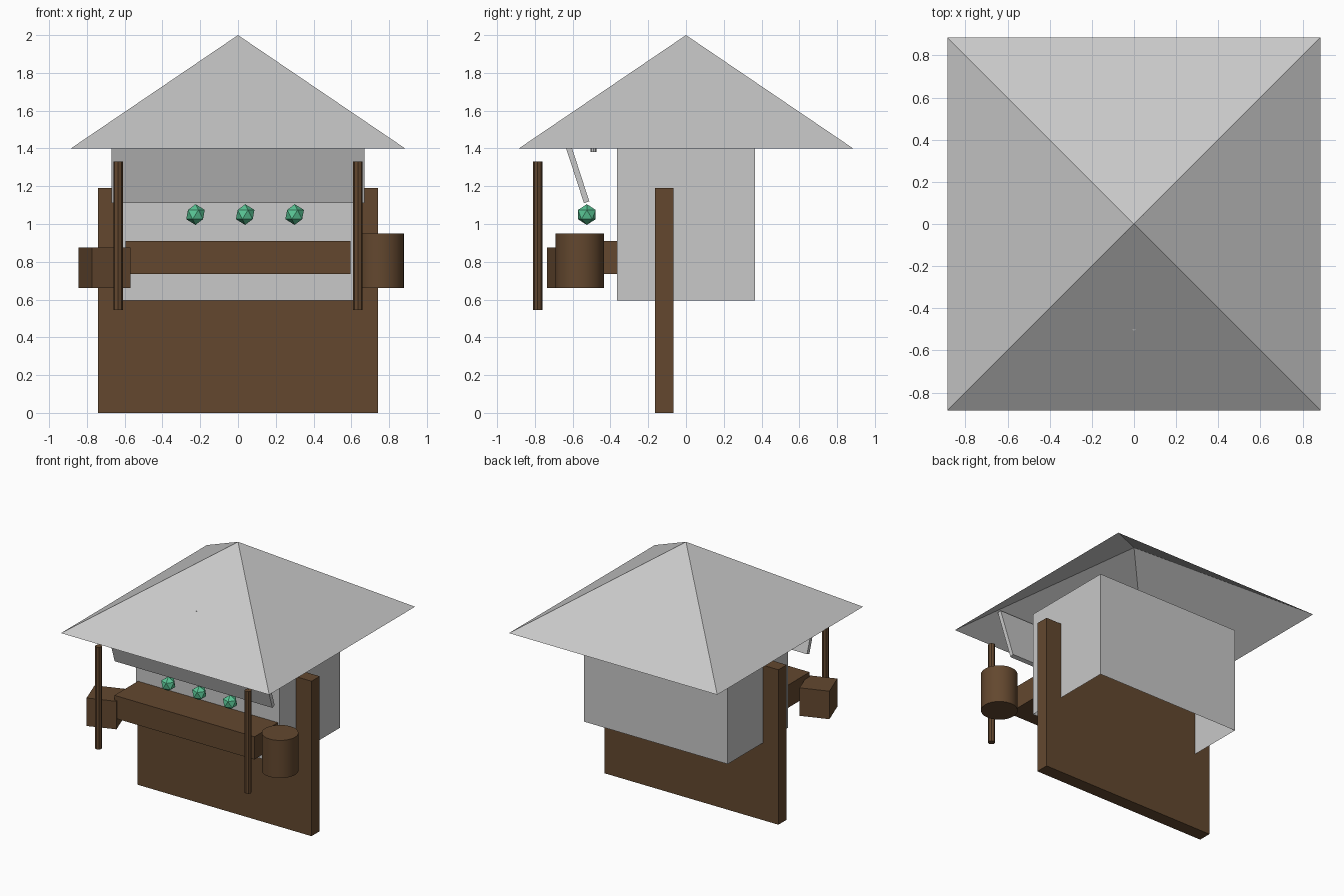
import bpy, bmesh, math
from mathutils import Matrix

if "Cube" in bpy.data.objects:
    bpy.data.objects.remove(bpy.data.objects["Cube"])


def material(name, rgb):
    m = bpy.data.materials.new(name)
    m.diffuse_color = (*rgb, 1)
    m.use_nodes = True
    m.node_tree.nodes["Principled BSDF"].inputs["Base Color"].default_value = m.diffuse_color
    return m


GREY = material("light_grey", (0.58, 0.58, 0.58))
BROWN = material("dark_brown", (0.125, 0.064, 0.028))
GREEN = material("mint_green", (0.10, 0.56, 0.30))


def finish(name, bm, mat, smooth=False):
    bmesh.ops.recalc_face_normals(bm, faces=bm.faces)
    mesh = bpy.data.meshes.new(name)
    bm.to_mesh(mesh)
    bm.free()
    mesh.materials.append(mat)
    ob = bpy.data.objects.new(name, mesh)
    bpy.context.collection.objects.link(ob)
    if smooth:
        bpy.ops.object.select_all(action='DESELECT')
        ob.select_set(True)
        bpy.context.view_layer.objects.active = ob
        bpy.ops.object.shade_smooth_by_angle(angle=math.radians(40))
    return ob


def box(name, lo, hi, mat, open_ends=False, turn=0):
    bm = bmesh.new()
    size = [b - a for a, b in zip(lo, hi)]
    mid = [(a + b) / 2 for a, b in zip(lo, hi)]
    mtx = (Matrix.Translation(mid) @ Matrix.Rotation(math.radians(turn), 4, 'Z')
           @ Matrix.Diagonal((*size, 1)))
    bmesh.ops.create_cube(bm, size=1, matrix=mtx)
    if open_ends:
        bm.normal_update()
        ends = [f for f in bm.faces if abs(f.normal.z) > 0.9]
        bmesh.ops.delete(bm, geom=ends, context='FACES_ONLY')
    return finish(name, bm, mat)


def cylinder(name, x, y, z0, z1, r, sides, mat, smooth=False):
    bm = bmesh.new()
    bmesh.ops.create_cone(bm, cap_ends=True, segments=sides, radius1=r, radius2=r,
                          depth=z1 - z0, matrix=Matrix.Translation((x, y, (z0 + z1) / 2)))
    return finish(name, bm, mat, smooth)


# Hollow pyramid roof
bm = bmesh.new()
rim = [bm.verts.new((0.885 * sx, 0.885 * sy, 1.4))
       for sx, sy in ((-1, -1), (1, -1), (1, 1), (-1, 1))]
apex = bm.verts.new((0, 0, 2))
for i in range(4):
    bm.faces.new((rim[i], rim[(i + 1) % 4], apex))
finish("roof", bm, GREY)

# Stall walls, open above and below
box("stall_walls", (-0.61, -0.365, 0.595), (0.61, 0.365, 1.4), GREY, open_ends=True)

# Upright base board running through the stall
box("base_board", (-0.74, -0.165, 0), (0.74, -0.065, 1.19), BROWN)

# Sloping awning panel, extruded from its side profile
bm = bmesh.new()
profile = [(-0.54, 1.11), (-0.512, 1.12), (-0.645, 1.53), (-0.677, 1.53)]
face = bm.faces.new([bm.verts.new((-0.67, y, z)) for y, z in profile])
ext = bmesh.ops.extrude_face_region(bm, geom=[face])
bmesh.ops.translate(bm, vec=(1.34, 0, 0),
                    verts=[g for g in ext["geom"] if isinstance(g, bmesh.types.BMVert)])
finish("awning", bm, GREY)

# Hanging rod under the roof
cylinder("hanging_rod", 0, -0.49, 1.38, 1.66, 0.015, 8, GREY)

# Serving counter
box("counter", (-0.595, -0.65, 0.735), (0.595, -0.365, 0.91), BROWN)

# Front posts
for side, x in (("left", -0.635), ("right", 0.635)):
    cylinder("post_" + side, x, -0.785, 0.545, 1.33, 0.025, 8, BROWN)

# Crate and barrel beside the counter
box("crate", (-0.815, -0.705, 0.66), (-0.60, -0.49, 0.875), BROWN, turn=20)
cylinder("barrel", 0.752, -0.563, 0.66, 0.95, 0.128, 24, BROWN, smooth=True)

# Faceted gems in a row above the counter
for i, x in enumerate((-0.225, 0.038, 0.30)):
    bm = bmesh.new()
    bmesh.ops.create_icosphere(bm, subdivisions=1, radius=0.055,
                               matrix=Matrix.Translation((x, -0.525, 1.05)))
    finish(f"gem_{i + 1}", bm, GREEN)
